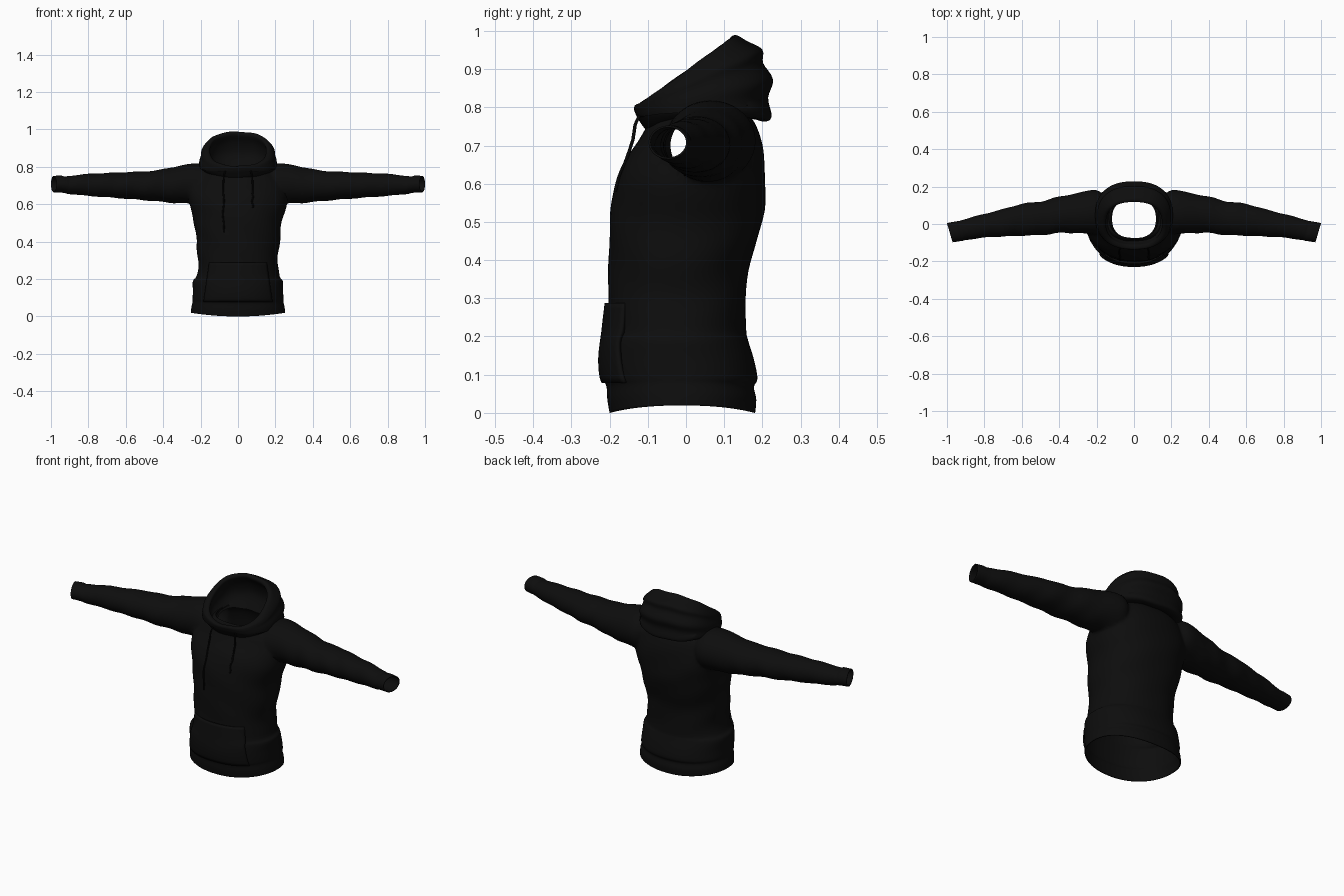
import bpy, bmesh, math

if "Cube" in bpy.data.objects:
    bpy.data.objects.remove(bpy.data.objects["Cube"])


def material(name, v):
    m = bpy.data.materials.new(name)
    m.diffuse_color = (v, v, v, 1)
    m.use_nodes = True
    m.node_tree.nodes["Principled BSDF"].inputs["Base Color"].default_value = m.diffuse_color
    return m


fabric = material("black_fabric", 0.004)
cord = material("deep_black_cord", 0.002)


def refine(rows, k):
    """Catmull-Rom interpolation between rows of numbers."""
    out = []
    for i in range(len(rows) - 1):
        p0, p1 = rows[max(i - 1, 0)], rows[i]
        p2, p3 = rows[i + 1], rows[min(i + 2, len(rows) - 1)]
        for j in range(k):
            t = j / k
            out.append([0.5 * (2 * b + (c - a) * t + (2 * a - 5 * b + 4 * c - d) * t * t
                               + (3 * b - a - 3 * c + d) * t ** 3)
                        for a, b, c, d in zip(p0, p1, p2, p3)])
    return out + [list(rows[-1])]


def oval(n, e):
    """Unit superellipse points."""
    pts = []
    for i in range(n):
        a = 2 * math.pi * i / n
        c, s = math.cos(a), math.sin(a)
        pts.append((math.copysign(abs(c) ** (2 / e), c), math.copysign(abs(s) ** (2 / e), s)))
    return pts


def loft(name, rings, caps=False, mat=fabric):
    bm = bmesh.new()
    vr = [[bm.verts.new(p) for p in r] for r in rings]
    n = len(vr[0])
    for a, b in zip(vr, vr[1:]):
        for i in range(n):
            bm.faces.new((a[i], a[(i + 1) % n], b[(i + 1) % n], b[i]))
    if caps:
        for r in (vr[0], vr[-1]):
            mid = r[0].co.copy() * 0
            for v in r:
                mid += v.co / n
            c = bm.verts.new(mid)
            for i in range(n):
                bm.faces.new((r[i], r[(i + 1) % n], c))
    bmesh.ops.recalc_face_normals(bm, faces=bm.faces)
    return finish(name, bm, mat)


def finish(name, bm, mat):
    me = bpy.data.meshes.new(name)
    bm.to_mesh(me)
    bm.free()
    ob = bpy.data.objects.new(name, me)
    bpy.context.collection.objects.link(ob)
    me.materials.append(mat)
    return ob


def smooth(ob):
    bpy.ops.object.select_all(action='DESELECT')
    bpy.context.view_layer.objects.active = ob
    ob.select_set(True)
    bpy.ops.object.shade_smooth_by_angle(angle=math.radians(50))


def thicken(ob, t, offset=-1):
    m = ob.modifiers.new("thickness", 'SOLIDIFY')
    m.thickness, m.offset = t, offset


# Torso: height, half width, front y, back y
E = 2.2
torso_rows = refine([
    (0.0, .252, -.200, .181), (.035, .249, -.206, .184), (.068, .243, -.208, .178),
    (.09, .243, -.216, .187), (.14, .241, -.217, .178), (.19, .240, -.211, .162),
    (.215, .222, -.208, .157), (.29, .212, -.204, .157), (.37, .220, -.203, .162),
    (.45, .227, -.201, .186), (.53, .240, -.197, .205), (.60, .262, -.184, .208),
    (.66, .262, -.160, .205), (.71, .245, -.125, .197), (.76, .210, -.098, .180),
    (.80, .135, -.080, .150)], 4)
rings = []
for z, hw, yf, yb in torso_rows:
    ring = []
    for u, v in oval(72, E):
        lift = .02 * u * u * max(0, 1 - z / .12)
        fold = .003 * math.sin(38 * z + 5 * u) * min(1, max(0, (z - .1) * 6))
        ring.append(((hw + fold) * u, (yf + yb) / 2 + ((yb - yf) / 2 + fold * .4) * v, z + lift))
    rings.append(ring)
body = loft("hoodie_body", rings, caps=True)


def front_y(x, z, off):
    """Y of the torso front at x, z, pushed out by off."""
    for a, b in zip(torso_rows, torso_rows[1:]):
        if a[0] <= z <= b[0]:
            t = (z - a[0]) / (b[0] - a[0])
            _, hw, yf, yb = [p + (q - p) * t for p, q in zip(a, b)]
            r = min(abs(x / hw), 1)
            return (yf + yb) / 2 - (yb - yf) / 2 * (1 - r ** E) ** (1 / E) - off


# Sleeves: x, front y, back y, bottom z, top z
sleeve_rows = refine([
    (.15, -.040, .140, .640, .800), (.20, -.055, .186, .606, .820), (.29, -.050, .168, .604, .812),
    (.40, -.048, .146, .612, .787), (.50, -.060, .120, .622, .776), (.60, -.062, .108, .630, .772),
    (.68, -.066, .084, .636, .768), (.80, -.072, .052, .645, .762), (.90, -.084, .024, .655, .752),
    (.925, -.089, .016, .660, .748), (.945, -.092, .013, .662, .753), (.985, -.098, .005, .664, .752)], 4)
for side in (-1, 1):
    rings = []
    for x, yf, yb, zb, zt in sleeve_rows:
        ring = []
        for u, v in oval(48, 2.0):
            f = 1 + .025 * math.sin(46 * x + 2 * v + u) * (.25 < x < .92)
            tilt = .015 * u * max(0, (x - .6) / .385)
            ring.append((side * (x + tilt), (yf + yb) / 2 + (yb - yf) / 2 * u * f,
                         (zb + zt) / 2 + (zt - zb) / 2 * v * f))
        rings.append(ring)
    sleeve = loft("sleeve", rings, caps=True)
    mod = body.modifiers.new("join_sleeve", 'BOOLEAN')
    mod.operation, mod.solver, mod.object = 'UNION', 'EXACT', sleeve
    bpy.context.view_layer.objects.active = body
    bpy.ops.object.modifier_apply(modifier=mod.name)
    bpy.data.objects.remove(sleeve)

# Open the hem, cuffs and neck, then soften the armhole joins
bm = bmesh.new()
bm.from_mesh(body.data)
bm.normal_update()
gone = []
for f in bm.faces:
    c, n = f.calc_center_median(), f.normal
    if (c.z < .03 and n.z < -.7) or (abs(c.x) > .95 and abs(n.x) > .8) \
            or (c.z > .79 and n.z > .9 and abs(c.x) < .13):
        gone.append(f)
bmesh.ops.delete(bm, geom=gone, context='FACES')
for _ in range(5):
    near = [v for v in bm.verts if .15 < abs(v.co.x) < .34 and v.co.z > .56 and not v.is_boundary]
    bmesh.ops.smooth_vert(bm, verts=near, factor=.5, use_axis_x=True, use_axis_y=True, use_axis_z=True)
bm.to_mesh(body.data)
bm.free()
smooth(body)
thicken(body, .005)

# Hood: half width, front y, front z, back y, back z, going up outside, over the rim, down inside
hood_rows = refine([
    (.130, -.085, .730, .155, .785), (.175, -.105, .742, .200, .765), (.205, -.122, .765, .224, .775),
    (.207, -.130, .778, .215, .825), (.207, -.134, .788, .228, .872), (.199, -.136, .794, .202, .915),
    (.197, -.136, .799, .200, .950), (.186, -.134, .803, .160, .972), (.168, -.126, .806, .130, .988),
    (.150, -.112, .803, .118, .972), (.158, -.104, .790, .150, .925), (.152, -.094, .775, .165, .860),
    (.117, -.076, .755, .132, .785)], 4)
rings = []
for hw, yf, zf, yb, zb in hood_rows:
    ring = []
    for u, v in oval(72, 2.4):
        t = (v + 1) / 2
        bow = .022 * (1 - v * v) * (zb < .80)
        ring.append((hw * u, yf + (yb - yf) * t, zf + (zb - zf) * t + bow
                     + .003 * math.sin(7 * u) * math.sin(4 * v)))
    rings.append(ring)
smooth(loft("hood", rings))

# Front pouch pocket following the torso
bm = bmesh.new()
nx, nz = 28, 14
grid = []
for j in range(nz + 1):
    t = j / nz
    w = .185 - .03 * t
    z = .078 + .21 * t
    puff = .009 + .005 * math.sin(math.pi * t)
    grid.append([bm.verts.new((w * (2 * i / nx - 1), front_y(w * (2 * i / nx - 1), z, puff), z))
                 for i in range(nx + 1)])
for a, b in zip(grid, grid[1:]):
    for i in range(nx):
        bm.faces.new((a[i], a[i + 1], b[i + 1], b[i]))
pocket = finish("front_pocket", bm, fabric)
smooth(pocket)
thicken(pocket, .011)

# Drawstrings hanging from the hood rim
for x, end, name in ((-.078, .45, "long_drawstring"), (.078, .58, "short_drawstring")):
    pts = [(x * .85, -.118, .785), (x * .95, -.133, .755), (x, -.139, .715)]
    for i in range(10):
        z = .655 + (end - .655) * i / 9
        pts.append((x + .003 * math.sin(i), front_y(x, z, .003), z))
    rings = []
    for px, py, pz in refine(pts, 2):
        rings.append([(px + .0045 * u, py + .0045 * v, pz) for u, v in oval(8, 2)])
    smooth(loft(name, rings, caps=True, mat=cord))
